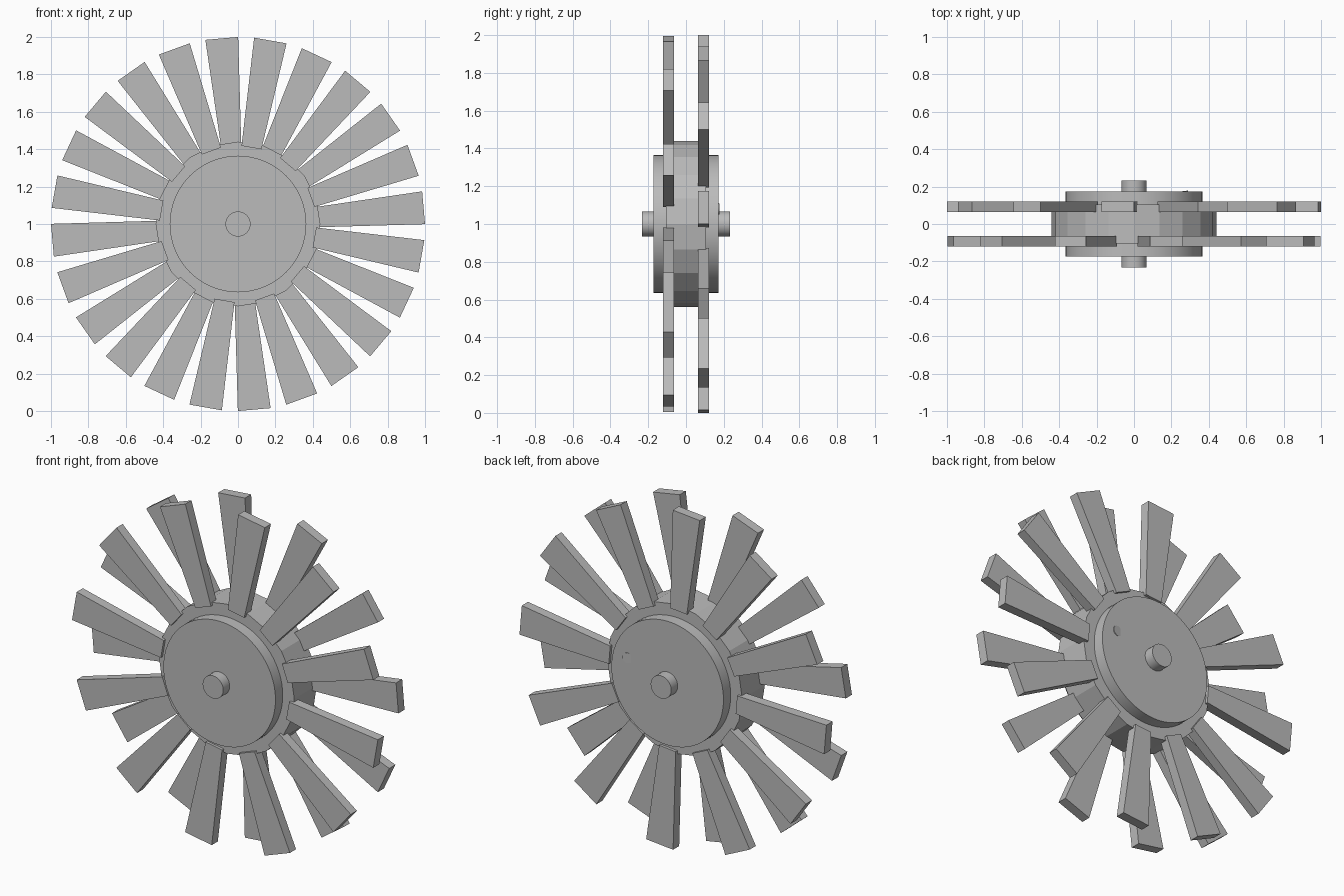
import bpy, bmesh, math
from mathutils import Matrix, Vector

cube = bpy.data.objects.get("Cube")
if cube:
    bpy.data.objects.remove(cube, do_unlink=True)

# Single grey finish
grey = bpy.data.materials.new("grey")
grey.use_nodes = True
COLOR = (0.5, 0.5, 0.5, 1)
grey.diffuse_color = COLOR
grey.node_tree.nodes["Principled BSDF"].inputs["Base Color"].default_value = COLOR

AXLE = Vector((0, 0, 1))


def add_object(name, bm):
    bmesh.ops.recalc_face_normals(bm, faces=bm.faces)
    mesh = bpy.data.meshes.new(name)
    bm.to_mesh(mesh)
    bm.free()
    mesh.materials.append(grey)
    obj = bpy.data.objects.new(name, mesh)
    bpy.context.collection.objects.link(obj)
    return obj


def cylinder(name, radius, depth, sides, center=AXLE, tilt=0, smooth=False):
    """Cylinder lying along y."""
    bm = bmesh.new()
    turn = Matrix.Rotation(tilt, 4, 'Z') @ Matrix.Rotation(math.pi / 2, 4, 'X')
    bmesh.ops.create_cone(bm, cap_ends=True, segments=sides, radius1=radius,
                          radius2=radius, depth=depth,
                          matrix=Matrix.Translation(center) @ turn)
    obj = add_object(name, bm)
    if smooth:
        bpy.ops.object.select_all(action='DESELECT')
        obj.select_set(True)
        bpy.context.view_layer.objects.active = obj
        bpy.ops.object.shade_smooth_by_angle(angle=math.radians(30))
    return obj


# Hub, raised discs and shaft
cylinder("hub", 0.44, 0.21, 20)
cylinder("hub_disc", 0.365, 0.345, 64, smooth=True)
cylinder("shaft", 0.067, 0.466, 32, smooth=True)

# Small tilted stud on the back disc
cylinder("back_stud", 0.03, 0.02, 24, Vector((0.26, 0.165, 1.08)),
         math.radians(7), smooth=True)

# Tapered blades, two staggered rows of twelve
ROOT, TIP = 0.415, 0.996
ROOT_HALF, TIP_HALF = 0.054, 0.088
BLADE_THICKNESS = 0.057


def blade_row(name, y, start):
    bm = bmesh.new()
    for i in range(12):
        spin = Matrix.Rotation(math.radians(start + 30 * i), 4, 'Y')
        place = Matrix.Translation(AXLE + Vector((0, y, 0))) @ spin
        blade = bmesh.ops.create_cube(bm, size=1)["verts"]
        for v in blade:
            outer = v.co.z > 0
            half = TIP_HALF if outer else ROOT_HALF
            v.co = place @ Vector((2 * v.co.x * half,
                                   v.co.y * BLADE_THICKNESS,
                                   TIP if outer else ROOT))
    return add_object(name, bm)


blade_row("front_blades", -0.093, 10)
blade_row("back_blades", 0.093, -5)
